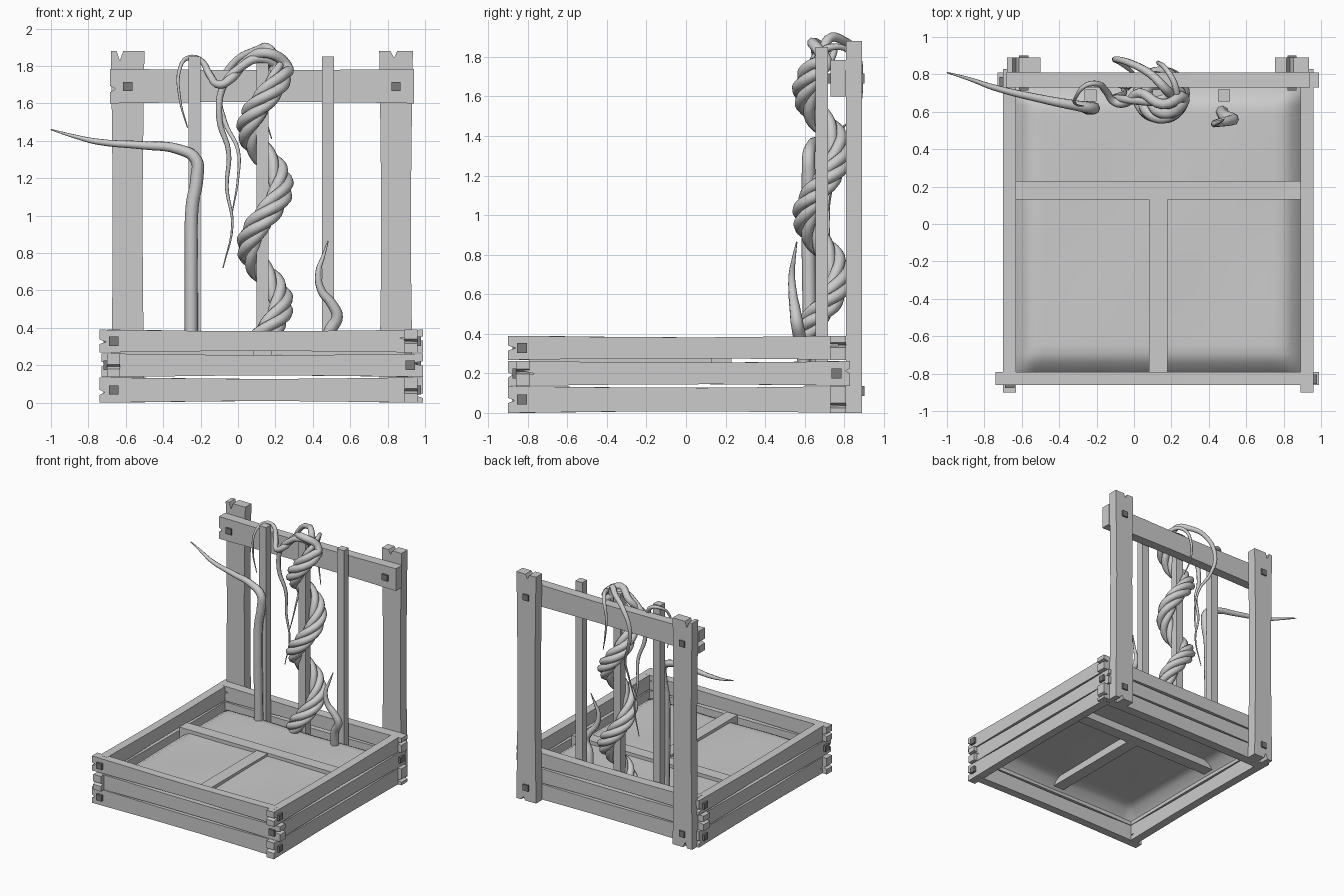
import bpy, bmesh, math, random
from mathutils import Vector

if "Cube" in bpy.data.objects:
    bpy.data.objects.remove(bpy.data.objects["Cube"])

random.seed(4)


def material(name, v):
    m = bpy.data.materials.new(name)
    m.diffuse_color = (v, v, v, 1)
    m.use_nodes = True
    m.node_tree.nodes["Principled BSDF"].inputs["Base Color"].default_value = m.diffuse_color
    return m


GREY = material("light grey", 0.6)
DARK = material("dark grey", 0.2)


def add_object(name, bm, mat, smooth=False):
    bmesh.ops.recalc_face_normals(bm, faces=bm.faces)
    me = bpy.data.meshes.new(name)
    bm.to_mesh(me)
    bm.free()
    me.materials.append(mat)
    for p in me.polygons:
        p.use_smooth = smooth
    ob = bpy.data.objects.new(name, me)
    bpy.context.collection.objects.link(ob)
    return ob


def box(name, x, y, z, mat=GREY):
    bm = bmesh.new()
    bmesh.ops.create_cube(bm, size=1)
    for v in bm.verts:
        v.co = [lo + (c + 0.5) * (hi - lo) for c, (lo, hi) in zip(v.co, (x, y, z))]
    return add_object(name, bm, mat)


def peg(name, x, y, z, axis, depth=0.018):
    """Square peg centred on a beam face, standing out along axis."""
    h = [0.025] * 3
    h[axis] = depth
    box(name, *[(c - k, c + k) for c, k in zip((x, y, z), h)], mat=DARK)


def beam(name, axis, a, b, c, waist=0.008, cracks=(1, 1)):
    """Hewn plank: a = length, b = profile width, c = thickness."""
    (a0, a1), (b0, b1) = a, b
    L, w = a1 - a0, b1 - b0

    def crack(end, s):
        f = random.uniform(0.25, 0.65)
        d = random.uniform(0.02, 0.07)
        return [(end, b0 + w * (f - 0.1)), (end + s * d, b0 + w * f), (end, b0 + w * (f + 0.1))]

    def edge(base, s):
        return [(a0 + L * t, base + s * waist * k)
                for t, k in ((0, 0), (0.12, 0.3), (0.35, 0.9), (0.6, 1), (0.88, 0.4), (1, 0))]

    pts = edge(b0, 1)
    if cracks[1]:
        pts += crack(a1, -1)
    pts += edge(b1, -1)[::-1]
    if cracks[0]:
        pts += crack(a0, 1)[::-1]
    bm = bmesh.new()
    place = {"x": lambda p, q, r: (p, r, q), "y": lambda p, q, r: (r, p, q),
             "z": lambda p, q, r: (q, r, p)}[axis]
    rings = [[bm.verts.new(place(p, q, r)) for p, q in pts] for r in c]
    bm.faces.new(rings[0])
    bm.faces.new(rings[1][::-1])
    n = len(pts)
    for i in range(n):
        j = (i + 1) % n
        bm.faces.new((rings[0][i], rings[0][j], rings[1][j], rings[1][i]))
    return add_object(name, bm, GREY)


# Box walls: three courses with pinwheel corners, direction alternating
FRONT, BACK, LEFT, RIGHT = (-0.86, -0.79), (0.73, 0.81), (-0.70, -0.63), (0.89, 0.96)
for i, z in enumerate([(0, 0.135), (0.137, 0.262), (0.268, 0.39)]):
    odd = i != 1
    zc = sum(z) / 2
    beam(f"front_beam_{i}", "x", (-0.74, 0.93) if odd else (-0.66, 0.99), z, FRONT)
    beam(f"back_beam_{i}", "x", (-0.66, 0.99) if odd else (-0.73, 0.93), z, BACK)
    beam(f"right_beam_{i}", "y", (-0.90, 0.77) if odd else (-0.82, 0.83), z, RIGHT)
    beam(f"left_beam_{i}", "y", (-0.82, 0.83) if odd else (-0.90, 0.77), z, LEFT)
    peg(f"front_peg_{i}", -0.665 if odd else 0.92, FRONT[0], zc, 1)
    peg(f"right_peg_{i}", RIGHT[1], -0.83 if odd else 0.76, zc, 0)
    peg(f"left_peg_{i}", LEFT[0], 0.76 if odd else -0.83, zc, 0)

# Soil sheet, domed with rounded-down edges
bm = bmesh.new()
bmesh.ops.create_grid(bm, x_segments=32, y_segments=32, size=1)
for v in bm.verts:
    u, w = v.co.x, v.co.y
    m = min(1 - abs(u), 1 - abs(w))
    drop = 0.08 * max(0, 1 - m / 0.14) ** 2
    v.co = (0.13 + 0.76 * u, -0.03 + 0.76 * w,
            0.252 - drop + 0.004 * math.sin(5 * u + 1) * math.cos(4 * w))
add_object("soil", bm, GREY, True)

# Floor battens
box("cross_batten", (-0.63, 0.89), (0.13, 0.23), (0.19, 0.28))
box("front_batten", (0.08, 0.18), (-0.79, 0.14), (0.19, 0.275))

# Back posts with split tops, upper rail and pegs
for side, x0 in (("left", -0.68), ("right", 0.755)):
    beam(side + "_post", "z", (0, 1.88), (x0, x0 + 0.18), (0.81, 0.89), 0.01)
    xc = x0 + 0.09
    peg(side + "_rail_peg_front", xc, 0.73, 1.69, 1, 0.015)
    peg(side + "_rail_peg_back", xc, 0.89, 1.69, 1, 0.012)
    peg(side + "_foot_peg_back", xc, 0.89, 0.11, 1, 0.012)
beam("upper_rail", "x", (-0.685, 0.94), (1.6, 1.785), (0.73, 0.81), 0.008, (1, 0))

# Climbing stakes
for i, x in enumerate((-0.232, 0.13, 0.482)):
    box(f"stake_{i}", (x - 0.032, x + 0.032), (0.655, 0.718), (0.2, 1.85))


# Vines: tapered tubes along smooth paths
def vine(name, pts, r, taper_from=0.5):
    cu = bpy.data.curves.new(name, "CURVE")
    cu.dimensions = "3D"
    cu.bevel_depth = r
    cu.bevel_resolution = 2
    cu.resolution_u = 5
    cu.use_fill_caps = True
    sp = cu.splines.new("BEZIER")
    sp.bezier_points.add(len(pts) - 1)
    for i, (bp, p) in enumerate(zip(sp.bezier_points, pts)):
        bp.co = p
        bp.handle_left_type = bp.handle_right_type = "AUTO"
        t = i / (len(pts) - 1)
        bp.radius = 1 if t < taper_from else 1 - 0.9 * ((t - taper_from) / (1 - taper_from)) ** 1.3
    tmp = bpy.data.objects.new(name + "_path", cu)
    bpy.context.collection.objects.link(tmp)
    bpy.context.view_layer.update()
    me = bpy.data.meshes.new_from_object(tmp.evaluated_get(bpy.context.evaluated_depsgraph_get()))
    bpy.data.objects.remove(tmp)
    me.materials.clear()
    me.materials.append(GREY)
    for p in me.polygons:
        p.use_smooth = True
    bpy.context.collection.objects.link(bpy.data.objects.new(name, me))


vine("left_vine", [(-0.25, 0.63, 0.22), (-0.25, 0.625, 0.5), (-0.25, 0.62, 0.8), (-0.245, 0.62, 1.05),
                   (-0.22, 0.62, 1.2), (-0.225, 0.62, 1.3), (-0.32, 0.635, 1.355), (-0.5, 0.67, 1.375),
                   (-0.75, 0.73, 1.395), (-0.88, 0.775, 1.425), (-1.0, 0.81, 1.46)], 0.035, 0.4)
vine("right_vine", [(0.47, 0.60, 0.24), (0.49, 0.575, 0.38), (0.53, 0.56, 0.46), (0.50, 0.55, 0.53),
                    (0.445, 0.54, 0.60), (0.43, 0.535, 0.70), (0.455, 0.545, 0.78), (0.482, 0.56, 0.865)],
     0.033, 0.2)


# Braided vines: strands twisting round a helix, each with its own loose tail
def braid(phase, top):
    pts = []
    for i in range(60):
        z = 0.26 + i * 0.033
        if z > top:
            break
        a = 2 * math.pi * (z - 1.155) / 0.63
        R = 0.088
        n = Vector((math.cos(a), math.sin(a), 0))
        t = Vector((-math.sin(a) * R, math.cos(a) * R, 0.63 / (2 * math.pi))).normalized()
        b = t.cross(n)
        k = phase + 2 * math.pi * z / 0.6
        pts.append(Vector((0.145, 0.69, z)) + n * R + (n * math.cos(k) + b * math.sin(k)) * 0.037)
    return pts


tails = [
    [(0.15, 0.64, 1.87), (0.03, 0.70, 1.81), (-0.04, 0.65, 1.73), (-0.10, 0.65, 1.70), (-0.15, 0.71, 1.75),
     (-0.20, 0.75, 1.83), (-0.26, 0.74, 1.845), (-0.31, 0.68, 1.79), (-0.31, 0.64, 1.62), (-0.27, 0.63, 1.47)],
    [(0.12, 0.66, 1.84), (0.01, 0.66, 1.79), (-0.07, 0.67, 1.71), (-0.10, 0.68, 1.52), (-0.05, 0.70, 1.34),
     (-0.06, 0.72, 1.15), (-0.03, 0.72, 0.95), (-0.08, 0.73, 0.72)],
    [(0.17, 0.72, 1.89), (0.09, 0.80, 1.88), (-0.02, 0.86, 1.82), (-0.10, 0.88, 1.67), (-0.07, 0.86, 1.50),
     (0.0, 0.80, 1.35), (0.0, 0.75, 1.2), (-0.03, 0.72, 1.02)],
    [(0.22, 0.74, 1.85), (0.17, 0.83, 1.82), (0.13, 0.86, 1.70), (0.14, 0.86, 1.55), (0.18, 0.83, 1.41)],
]
for i, tail in enumerate(tails):
    vine(f"braided_vine_{i}", braid(i * math.pi / 2, 1.80) + [Vector(p) for p in tail], 0.03, 0.82)
